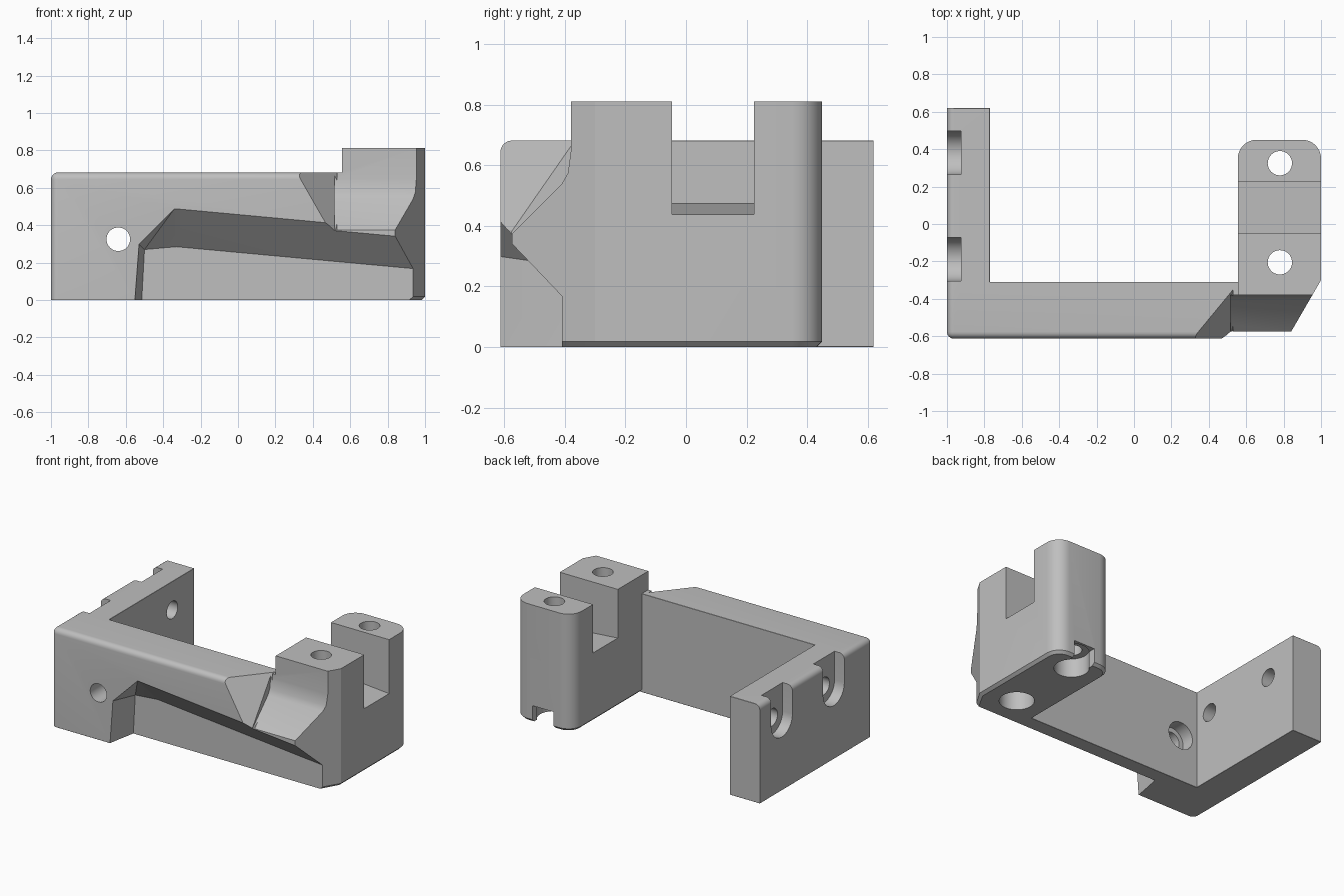
import bpy, bmesh, math

cube = bpy.data.objects.get("Cube")
if cube:
    bpy.data.objects.remove(cube, do_unlink=True)

grey = bpy.data.materials.new("light grey")
grey.use_nodes = True
colour = (0.52, 0.52, 0.52, 1)
grey.diffuse_color = colour
grey.node_tree.nodes["Principled BSDF"].inputs["Base Color"].default_value = colour


def to_object(name, bm):
    bmesh.ops.recalc_face_normals(bm, faces=bm.faces[:])
    mesh = bpy.data.meshes.new(name)
    bm.to_mesh(mesh)
    bm.free()
    mesh.materials.append(grey)
    ob = bpy.data.objects.new(name, mesh)
    bpy.context.collection.objects.link(ob)
    return ob


def prism_mesh(points, axis, lo, hi):
    """Extrude a 2D outline along an axis."""
    place = {"x": lambda a, b, d: (d, a, b),
             "y": lambda a, b, d: (a, d, b),
             "z": lambda a, b, d: (a, b, d)}[axis]
    bm = bmesh.new()
    rings = [[bm.verts.new(place(a, b, d)) for a, b in points] for d in (lo, hi)]
    for ring in rings:
        bm.faces.new(ring)
    n = len(points)
    for i in range(n):
        j = (i + 1) % n
        bm.faces.new((rings[0][i], rings[0][j], rings[1][j], rings[1][i]))
    bmesh.ops.recalc_face_normals(bm, faces=bm.faces[:])
    return bm


def prism(name, points, axis, lo, hi):
    return to_object(name, prism_mesh(points, axis, lo, hi))


def hull(name, points):
    bm = bmesh.new()
    for p in points:
        bm.verts.new(p)
    bmesh.ops.convex_hull(bm, input=bm.verts[:])
    return to_object(name, bm)


def arc(cx, cy, r, start, end, steps):
    angles = [math.radians(start + (end - start) * i / steps) for i in range(steps + 1)]
    return [(cx + r * math.cos(t), cy + r * math.sin(t)) for t in angles]


def cylinder(name, cx, cy, r, axis, lo, hi):
    return prism(name, arc(cx, cy, r, 0, 360, 40)[:-1], axis, lo, hi)


def bevel(bm, rule, offset, segments):
    edges = [e for e in bm.edges if rule(e.verts[0].co, e.verts[1].co)]
    bmesh.ops.bevel(bm, geom=edges, offset=offset, segments=segments,
                    profile=0.5, affect="EDGES", clamp_overlap=True)


def combine(ob, other, operation):
    """Apply a boolean and discard the second object."""
    mod = ob.modifiers.new(operation.lower(), "BOOLEAN")
    mod.operation, mod.solver, mod.object = operation, "EXACT", other
    other.hide_render = True
    graph = bpy.context.evaluated_depsgraph_get()
    mesh = bpy.data.meshes.new_from_object(ob.evaluated_get(graph))
    ob.modifiers.clear()
    ob.data = mesh
    bpy.data.objects.remove(other, do_unlink=True)


# L-shaped wall with rounded outer edges
wall = prism_mesh([(-1, 0.62), (-0.77, 0.62), (-0.77, -0.31), (0.6, -0.31), (0.6, -0.576),
                   (0.515, -0.576), (0.475, -0.613), (-1, -0.613)], "z", 0, 0.682)


def outer(a, b):
    left = max(a.x, b.x) < -0.99
    front = max(a.y, b.y) < -0.61
    return (left and front) or ((left or front) and min(a.z, b.z) > 0.67)


bevel(wall, outer, 0.08, 6)
bevel(wall, lambda a, b: max(a.z, b.z) < 0.001
      or (min(a.z, b.z) > 0.681 and min(a.y, b.y) > -0.32), 0.015, 1)
bracket = to_object("corner_bracket", wall)

# Tall clamp block with rounded rear corners and a slanted front corner
outline = ([(0.555, -0.65), (0.797, -0.65), (1, -0.3)]
           + arc(0.9, 0.35, 0.1, 0, 90, 8) + arc(0.655, 0.35, 0.1, 90, 180, 8))
block = prism_mesh(outline, "z", 0, 0.812)
bevel(block, lambda a, b: max(a.z, b.z) < 0.001, 0.018, 1)
combine(bracket, to_object("clamp_block", block), "UNION")

cutters = [
    # Front shelf of the block
    prism("shelf_cut", [(-0.8, -0.1), (-0.575, -0.1), (-0.575, 0.375), (-0.41, 0.54),
                        (-0.39, 0.575), (-0.38, 0.65), (-0.38, 0.9), (-0.8, 0.9)],
          "x", 0.516, 1.1),
    # Slanted facet where the wall meets the block
    hull("facet_cut", [(0.295, -0.63, 0.69), (0.53, -0.63, 0.28),
                       (0.53, -0.345, 0.69), (0.53, -0.63, 0.69)]),
    # Lower front recess under a sloping overhang
    hull("recess_cut",
         [(x, -0.62, z) for x, z in [(-0.56, -0.1), (-0.53, 0.3), (-0.335, 0.495),
                                     (1.1, 0.362), (1.1, -0.1)]]
         + [(x, -0.41, z) for x, z in [(-0.52, -0.1), (-0.5, 0.27), (-0.33, 0.285),
                                       (1.1, 0.153), (1.1, -0.1)]]),
    # Cross slot through the block
    prism("slot_cut", [(0.5, 0.48), (1.1, 0.43), (1.1, 0.9), (0.5, 0.9)],
          "y", -0.047, 0.225),
    # Front wall hole and its wider rear bore
    cylinder("front_hole", -0.64, 0.325, 0.063, "y", -0.7, -0.2),
    cylinder("front_bore", -0.64, 0.325, 0.095, "y", -0.4, -0.2),
    # Rear nut slot
    prism("nut_slot", [(0.7, 0.325), (0.86, 0.325), (0.86, 0.6), (0.7, 0.6)],
          "z", -0.1, 0.115),
]

# Vertical bolt holes with bores underneath
for y in (0.325, -0.205):
    cutters.append(cylinder("bolt_hole", 0.78, y, 0.065, "z", -0.1, 1))
    cutters.append(cylinder("bolt_bore", 0.78, y, 0.11, "z", -0.1, 0.13))

# Side arm holes with U-shaped pockets open at the top
for y in (0.38, -0.188):
    pocket = arc(y, 0.485, 0.116, 180, 360, 16) + [(y + 0.116, 0.8), (y - 0.116, 0.8)]
    cutters.append(prism("arm_pocket", pocket, "x", -1.1, -0.925))
    cutters.append(cylinder("arm_hole", y, 0.485, 0.06, "x", -1.05, -0.6))

for cutter in cutters:
    combine(bracket, cutter, "DIFFERENCE")

# Smooth the rounds, keep the edges sharp
bpy.ops.object.select_all(action="DESELECT")
bracket.select_set(True)
bpy.context.view_layer.objects.active = bracket
bpy.ops.object.shade_smooth_by_angle(angle=math.radians(25))
